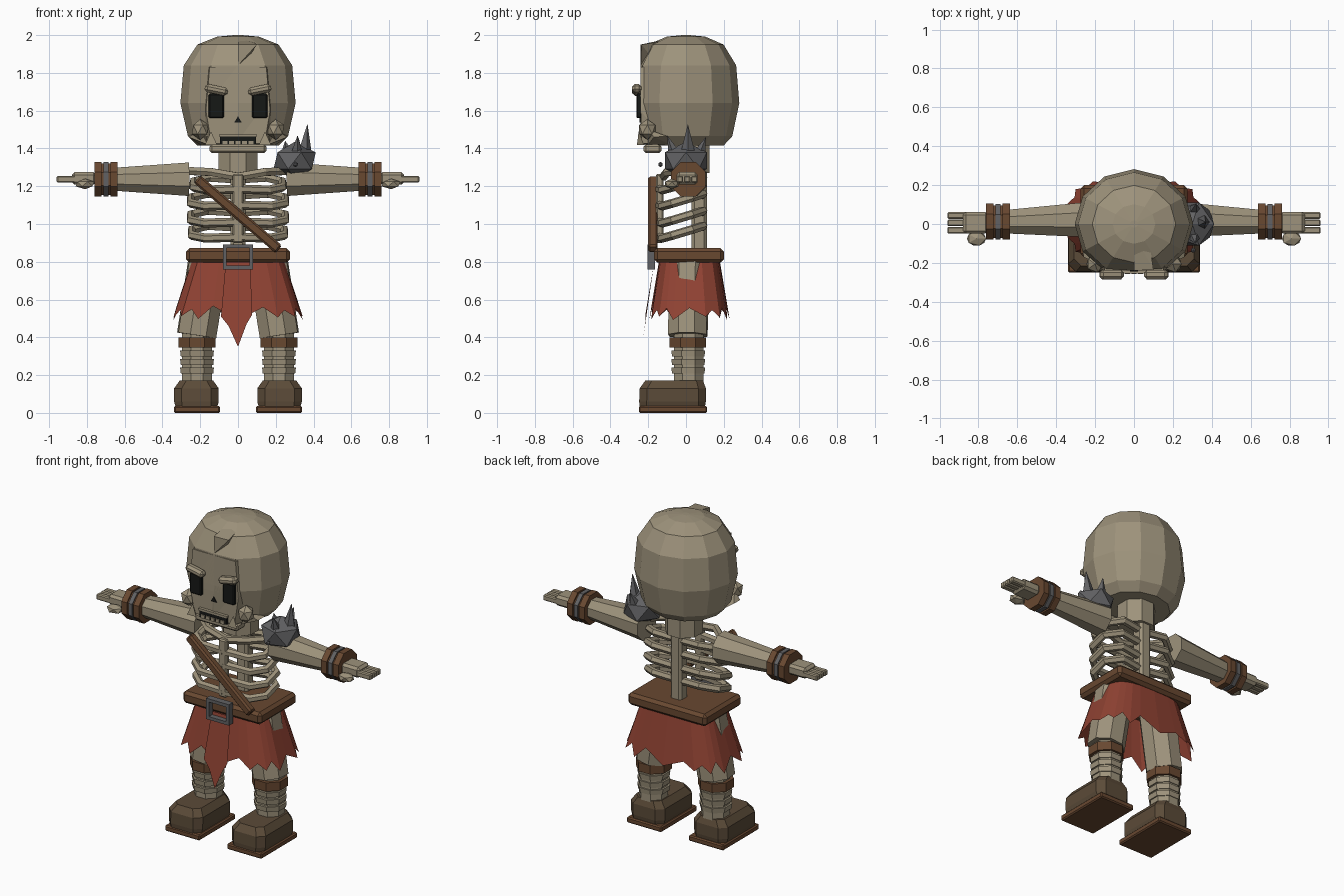
import bpy, bmesh, math
from mathutils import Vector, Matrix

if "Cube" in bpy.data.objects:
    bpy.data.objects.remove(bpy.data.objects["Cube"])

def mat(name, c):
    m = bpy.data.materials.new(name)
    m.diffuse_color = (*c, 1)
    m.use_nodes = True
    m.node_tree.nodes["Principled BSDF"].inputs["Base Color"].default_value = m.diffuse_color
    return m

BONE = mat("bone", (0.34, 0.29, 0.20))
LEATHER = mat("leather", (0.14, 0.065, 0.03))
HIDE = mat("hide", (0.105, 0.07, 0.04))
CLOTH = mat("cloth", (0.28, 0.055, 0.033))
STEEL = mat("steel", (0.12, 0.12, 0.125))
BLACK = mat("black", (0.008, 0.009, 0.008))

def finish(name, bm, m):
    bmesh.ops.recalc_face_normals(bm, faces=bm.faces)
    me = bpy.data.meshes.new(name)
    bm.to_mesh(me)
    bm.free()
    me.materials.append(m)
    ob = bpy.data.objects.new(name, me)
    bpy.context.collection.objects.link(ob)
    return ob

def box(name, lo, hi, m, bevel=0.0, tilt=0.0):
    """Box between two corners, tilted about y."""
    bm = bmesh.new()
    lo, hi = Vector(lo), Vector(hi)
    bmesh.ops.create_cube(bm, size=1, matrix=Matrix.Diagonal((*(hi - lo), 1)))
    if bevel:
        bmesh.ops.bevel(bm, geom=bm.edges[:], offset=bevel, segments=1, affect='EDGES')
    ob = finish(name, bm, m)
    ob.location = (lo + hi) / 2
    ob.rotation_euler = (0, tilt, 0)
    return ob

def cone(name, a, b, r1, r2, m, n=8):
    """Tapered n-sided bar from a to b."""
    a, b = Vector(a), Vector(b)
    d = b - a
    bm = bmesh.new()
    rot = d.to_track_quat('Z', 'Y').to_matrix().to_4x4()
    bmesh.ops.create_cone(bm, cap_ends=True, segments=n, radius1=r1, radius2=r2, depth=d.length,
                          matrix=Matrix.Translation((a + b) / 2) @ rot @ Matrix.Rotation(math.pi / n, 4, 'Z'))
    return finish(name, bm, m)

def ball(name, c, s, m, sub=1):
    bm = bmesh.new()
    bmesh.ops.create_icosphere(bm, subdivisions=sub, radius=1,
                               matrix=Matrix.Translation(c) @ Matrix.Diagonal((*s, 1)))
    return finish(name, bm, m)

def hull(name, pts, m):
    bm = bmesh.new()
    for p in pts:
        bm.verts.new(p)
    bmesh.ops.convex_hull(bm, input=bm.verts[:])
    return finish(name, bm, m)

def loft(name, rings, m, cap=True):
    bm = bmesh.new()
    vs = [[bm.verts.new(p) for p in r] for r in rings]
    n = len(vs[0])
    for a, b in zip(vs, vs[1:]):
        for i in range(n):
            bm.faces.new((a[i], a[(i + 1) % n], b[(i + 1) % n], b[i]))
    if cap:
        bm.faces.new(vs[0])
        bm.faces.new(vs[-1])
    return finish(name, bm, m)

def tube(name, pts, r, m):
    cu = bpy.data.curves.new(name, 'CURVE')
    cu.dimensions = '3D'
    cu.bevel_depth, cu.bevel_resolution, cu.use_fill_caps = r, 1, True
    sp = cu.splines.new('POLY')
    sp.points.add(len(pts) - 1)
    for q, p in zip(sp.points, pts):
        q.co = (*p, 1)
    tmp = bpy.data.objects.new(name, cu)
    bm = bmesh.new()
    me = bpy.data.meshes.new_from_object(tmp)
    bm.from_mesh(me)
    bpy.data.objects.remove(tmp)
    for f in bm.faces:
        f.smooth = False
    return finish(name, bm, m)

# Skull: rings with a flattened face
prof = [(0.215, 1.415), (0.265, 1.465), (0.305, 1.64), (0.287, 1.84), (0.215, 1.95), (0.11, 1.992), (0.02, 2.0)]
loft("skull", [[(r * math.cos(i * math.pi / 6), max(r * 0.925 * math.sin(i * math.pi / 6), -0.24), z)
                for i in range(12)] for r, z in prof], BONE)
hull("face_front", [(s * x, y, z) for s in (-1, 1) for x, y, z in
     [(0.15, -0.24, 1.83), (0.17, -0.24, 1.6), (0.14, -0.235, 1.425), (0.18, -0.1, 1.425), (0.18, -0.1, 1.83)]], BONE)
hull("skull_crack", [(0, -0.24, 1.95), (0.1, -0.235, 1.95), (0, -0.24, 1.84), (0, -0.05, 1.99),
                     (0.03, -0.15, 1.84), (0.08, -0.1, 1.97)], BONE)
hull("nose_hole", [(x, y, z) for y in (-0.245, -0.23) for x, z in ((-0.02, 1.537), (0.02, 1.537), (0, 1.57))], BLACK)

# Mouth, teeth and jaw
box("mouth", (-0.095, -0.25, 1.42), (0.095, -0.2, 1.465), BLACK)
for i in range(5):
    x = (i - 2) * 0.034
    box("tooth", (x - 0.013, -0.257, 1.418), (x + 0.013, -0.22, 1.44), BONE)
box("upper_lip", (-0.1, -0.255, 1.462), (0.1, -0.2, 1.475), BONE)
box("jaw", (-0.15, -0.225, 1.375), (0.15, -0.13, 1.422), BONE, 0.012)

# Neck, spine, breastbone
cone("neck", (0, 0.02, 1.27), (0, 0.02, 1.43), 0.112, 0.112, BONE)
box("spine", (-0.04, 0.03, 0.85), (0.04, 0.11, 1.32), BONE, 0.015)
box("breastbone", (-0.028, -0.16, 0.9), (0.028, -0.12, 1.265), BONE, 0.008)

for s in (-1, 1):
    # Face details
    box("eye_socket", (s * 0.115 - 0.04, -0.262, 1.56), (s * 0.115 + 0.04, -0.235, 1.69), BLACK, 0.006)
    box("brow", (s * 0.115 - 0.062, -0.285, 1.688), (s * 0.115 + 0.062, -0.235, 1.732), BONE, 0.014, -s * 0.2)
    ball("cheek", (s * 0.2, -0.205, 1.5), (0.05, 0.05, 0.055), BONE)
    hull("tusk", [(s * 0.11, -0.26, 1.418), (s * 0.175, -0.26, 1.418), (s * 0.14, -0.22, 1.418),
                  (s * 0.143, -0.25, 1.49)], BONE)
    hull("jaw_corner", [(s * 0.265, -0.1, 1.465), (s * 0.16, -0.2, 1.42), (s * 0.2, -0.08, 1.42),
                        (s * 0.26, -0.17, 1.46), (s * 0.2, -0.2, 1.5)], BONE)

    # Collar bone and ribs
    tube("collar_bone", [(s * 0.0, -0.12, 1.25), (s * 0.14, -0.1, 1.275), (s * 0.25, 0.0, 1.28)], 0.024, BONE)
    for z, w in ((1.205, 0.235), (1.12, 0.25), (1.03, 0.25), (0.95, 0.245)):
        tube("rib", [(0, 0.075, z + 0.03), (s * w * 0.65, 0.09, z + 0.04), (s * w, 0.03, z + 0.02),
                     (s * w, -0.07, z - 0.01), (s * w * 0.7, -0.125, z - 0.025), (0, -0.14, z - 0.02)], 0.024, BONE)

    # Arm, bracer and hand
    Y, Z = 0.012, 1.237
    cone("arm", (s * 0.26, Y + 0.01, Z), (s * 0.65, Y, Z), 0.096, 0.066, BONE)
    cone("bracer", (s * 0.64, Y, Z), (s * 0.755, Y, Z), 0.09, 0.09, LEATHER)
    for x in (0.638, 0.722):
        cone("bracer_rim", (s * x, Y, Z), (s * (x + 0.038), Y, Z), 0.1, 0.1, LEATHER)
    cone("bracer_band", (s * 0.686, Y, Z), (s * 0.712, Y, Z), 0.098, 0.098, STEEL)
    box("palm", (min(s * 0.75, s * 0.88), -0.05, 1.208), (max(s * 0.75, s * 0.88), 0.062, 1.275), BONE, 0.015)
    for y in (-0.032, 0.006, 0.044):
        box("finger", (min(s * 0.86, s * 0.96), y - 0.017, 1.22), (max(s * 0.86, s * 0.96), y + 0.017, 1.255), BONE, 0.006)
    ball("thumb", (s * 0.81, -0.075, 1.212), (0.055, 0.042, 0.028), BONE)

    # Leg with knee band and wrapped shin
    c = s * 0.217
    cone("thigh", (s * 0.155, 0.015, 0.82), (s * 0.219, 0.01, 0.41), 0.112, 0.11, BONE)
    cone("knee_band", (c, 0.01, 0.345), (c, 0.01, 0.4), 0.105, 0.105, LEATHER)
    cone("shin", (c, 0.015, 0.13), (c, 0.015, 0.42), 0.085, 0.085, BONE)
    for z in (0.315, 0.27, 0.225):
        cone("shin_wrap", (c, 0.012, z - 0.016), (c, 0.012, z + 0.016), 0.093, 0.097, BONE)

    # Shoe: chamfered outline, narrowing on top
    def outline(w, y0, y1, k, z):
        return [(c + a * s + 0.003 * s, b, z) for a, b in ((-w + k, y0), (w - k, y0), (w, y0 + k), (w, y1 - k),
                                                   (w - k, y1), (-w + k, y1), (-w, y1 - k), (-w, y0 + k))]
    loft("shoe", [outline(0.11, -0.245, 0.1, 0.035, 0.03), outline(0.118, -0.248, 0.105, 0.04, 0.06),
                  outline(0.118, -0.245, 0.105, 0.04, 0.13), outline(0.088, -0.215, 0.09, 0.035, 0.172)], HIDE)
    box("sole", (c - 0.122, -0.25, 0), (c + 0.122, 0.112, 0.036), LEATHER, 0.007)

# Shoulder guard with spikes, on one side only
ball("shoulder_guard", (0.3, 0.0, 1.335), (0.125, 0.13, 0.1), STEEL)
for a, b, r in (((0.35, 0.01, 1.37), (0.368, 0.01, 1.53), 0.042), ((0.31, -0.06, 1.37), (0.315, -0.1, 1.47), 0.035),
                ((0.31, 0.07, 1.37), (0.32, 0.105, 1.46), 0.035), ((0.26, 0.0, 1.39), (0.25, 0.0, 1.44), 0.03)):
    cone("shoulder_spike", a, b, r, 0, STEEL, 5)
ball("shoulder_stud", (0.305, -0.135, 1.315), (0.014, 0.014, 0.014), STEEL)

# Chest strap, belt and buckle
box("chest_strap", (-0.285, -0.2, 1.025), (0.285, -0.15, 1.078), LEATHER, 0.01, math.atan2(0.37, 0.43))
box("belt", (-0.275, -0.17, 0.795), (0.275, 0.2, 0.872), LEATHER, 0.018)
for s in (-1, 1):
    box("buckle_side", (s * 0.07 - 0.01, -0.205, 0.76), (s * 0.07 + 0.01, -0.165, 0.892), STEEL)
    box("buckle_bar", (-0.08, -0.205, 0.826 + s * 0.056 - 0.01), (0.08, -0.165, 0.826 + s * 0.056 + 0.01), STEEL)

# Ragged skirt: squarish flared ring with a zigzag hem
N = 28
def ring(hx, hy, z0, jag):
    out = []
    for i in range(N):
        a = 2 * math.pi * i / N
        f = lambda t: math.copysign(abs(t) ** 0.6, t)
        k = 1.04 if i % 2 else 0.97
        out.append((hx * f(math.cos(a)) * (k if jag else 1), 0.018 + hy * f(math.sin(a)) * (k if jag else 1),
                    z0 - (jag if i % 2 else 0) + (0.012 * math.sin(i * 2.3) if jag else 0)))
    return out
loft("skirt", [ring(0.245, 0.16, 0.81, 0), ring(0.335, 0.205, 0.555, 0.055)], CLOTH, cap=False)

# Long pointed front flap
bm = bmesh.new()
bm.faces.new([bm.verts.new(p) for p in ((-0.065, -0.168, 0.8), (0.065, -0.168, 0.8), (0.075, -0.215, 0.52),
                                        (0.045, -0.216, 0.47), (0, -0.232, 0.35), (-0.05, -0.218, 0.46), (-0.09, -0.213, 0.51))])
finish("front_flap", bm, CLOTH)
